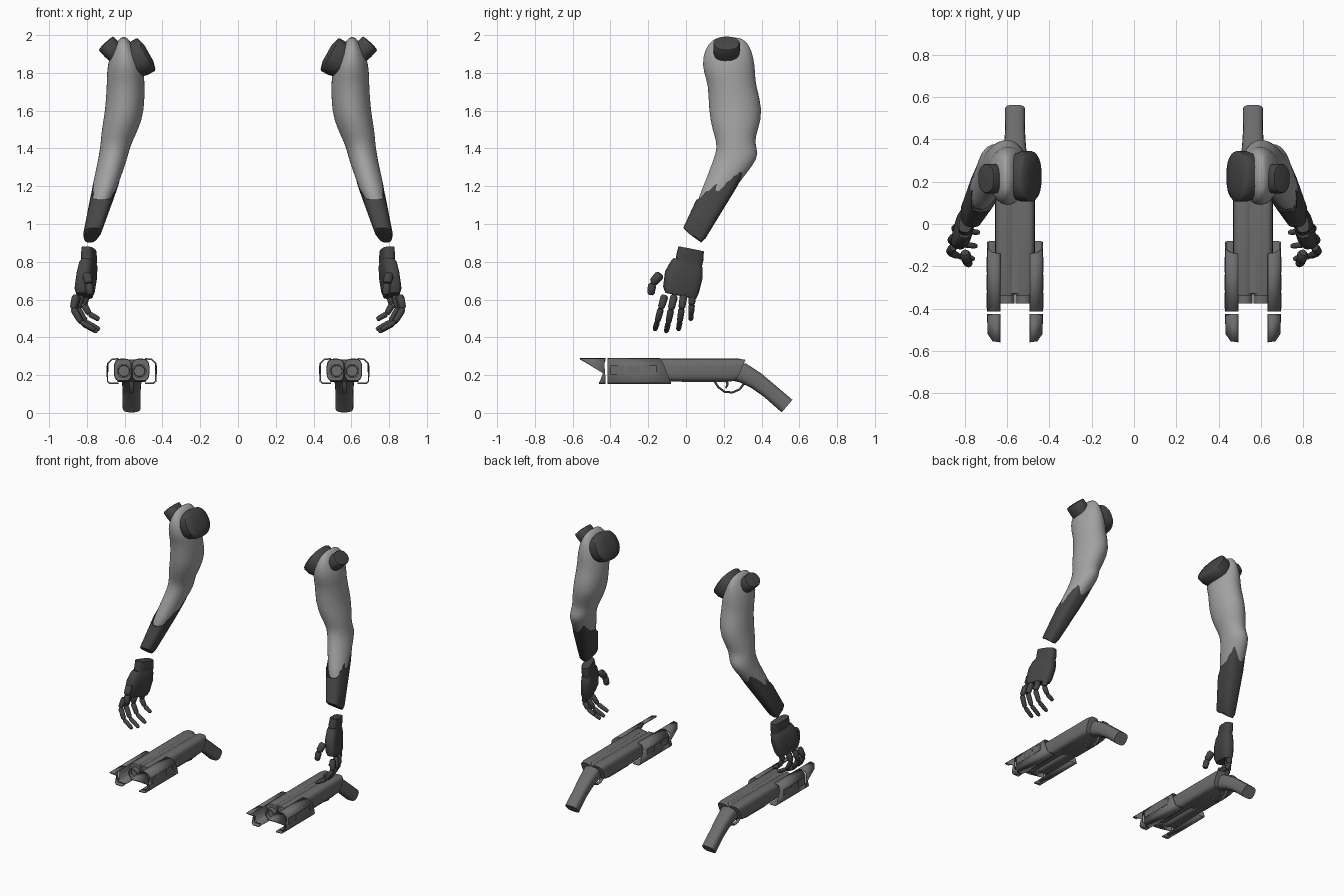
import bpy, bmesh, math
from mathutils import Vector as V

if "Cube" in bpy.data.objects:
    bpy.data.objects.remove(bpy.data.objects["Cube"])


def material(name, g):
    m = bpy.data.materials.new(name)
    m.diffuse_color = (g, g, g, 1)
    m.use_nodes = True
    m.node_tree.nodes["Principled BSDF"].inputs["Base Color"].default_value = m.diffuse_color
    return m


LIGHT = material("light_grey", 0.36)
DARK = material("charcoal", 0.06)
STEEL = material("gun_grey", 0.15)
GX = 0.563  # gun centre line


def finish(name, bm, mat, angle=35, bevel=0, thick=0, subdiv=0):
    """Turn a bmesh into an object mirrored across x = 0."""
    bmesh.ops.recalc_face_normals(bm, faces=bm.faces)
    me = bpy.data.meshes.new(name)
    bm.to_mesh(me)
    bm.free()
    ob = bpy.data.objects.new(name, me)
    bpy.context.collection.objects.link(ob)
    me.materials.append(mat)
    bpy.context.view_layer.objects.active = ob
    ob.select_set(True)
    bpy.ops.object.shade_smooth_by_angle(angle=math.radians(angle))
    ob.select_set(False)
    if thick:
        s = ob.modifiers.new("thickness", 'SOLIDIFY')
        s.thickness, s.offset = thick, 0
    if bevel:
        b = ob.modifiers.new("bevel", 'BEVEL')
        b.width, b.segments, b.limit_method = bevel, 2, 'ANGLE'
    if subdiv:
        ob.modifiers.new("smooth", 'SUBSURF').levels = subdiv
        ob.modifiers["smooth"].render_levels = subdiv
    m = ob.modifiers.new("other_side", 'MIRROR')
    m.use_mirror_merge = False
    return ob


def loft(bm, rings, caps=True, closed=True):
    """Skin a list of point rings."""
    rows = [[bm.verts.new(p) for p in r] for r in rings]
    n = len(rows[0])
    for a, b in zip(rows, rows[1:]):
        for i in range(n if closed else n - 1):
            j = (i + 1) % n
            bm.faces.new((a[i], a[j], b[j], b[i]))
    if caps:
        bm.faces.new(rows[0][::-1])
        bm.faces.new(rows[-1])


def ring(c, u, v, n=20, p=1.0):
    """Ellipse ring; p below 1 makes it squarer."""
    out = []
    for i in range(n):
        a = 2 * math.pi * (i + 0.5) / n
        s, t = math.cos(a), math.sin(a)
        out.append(V(c) + V(u) * math.copysign(abs(s) ** p, s)
                   + V(v) * math.copysign(abs(t) ** p, t))
    return out


def tube(bm, pts, radii, n=10, flat=1.0, p=1.0, side=V((0, 1, 0))):
    """Tapered tube along a path; flat scales the width along side."""
    pts = [V(q) for q in pts]
    rings = []
    for i, q in enumerate(pts):
        d = (pts[min(i + 1, len(pts) - 1)] - pts[max(i - 1, 0)]).normalized()
        u = (side - d * side.dot(d)).normalized()
        rings.append(ring(q, u * radii[i] * flat, d.cross(u) * radii[i], n, p))
    loft(bm, rings)


# Arm: shoulder, upper arm, elbow and inner forearm (z, cx, cy, rx, ry)
ARM = [(1.992, .605, .225, .012, .06), (1.955, .605, .225, .045, .11),
       (1.88, .60, .222, .085, .138), (1.80, .595, .23, .10, .138),
       (1.74, .595, .243, .10, .125), (1.60, .598, .265, .105, .146),
       (1.50, .625, .26, .098, .122), (1.43, .645, .262, .082, .098),
       (1.375, .657, .273, .078, .116), (1.31, .672, .245, .075, .112),
       (1.20, .705, .178, .067, .086), (1.08, .738, .113, .055, .075)]
bm = bmesh.new()
loft(bm, [ring((x, y, z), (rx, 0, 0), (0, ry, 0), 24) for z, x, y, rx, ry in ARM])
finish("arm", bm, LIGHT, 60, subdiv=1)

# Shoulder sockets: large inner disc and small outer stub
for name, c, d, depth, r, ry, dome in (
        ("inner_socket", (.483, .225, 1.90), V((-.87, 0, .49)), .10, .10, .12, .012),
        ("outer_socket", (.70, .215, 1.957), V((.69, 0, .72)), .17, .054, .07, .004)):
    c, u = V(c), V((d.z, 0, -d.x))
    bm = bmesh.new()
    loft(bm, [ring(c + d * o, u * r * k, (0, ry * k, 0), 28, .85)
              for o, k in ((-depth, .85), (-.05, 1), (-.008, 1), (0, .94), (dome, .5))])
    finish(name, bm, DARK, 40)

# Forearm sleeve with a stepped, slanted upper rim
bm = bmesh.new()
N = 32
rows = []
for f, k in ((0, .96), (0, 1), (.3, 1), (.6, 1), (.95, 1), (1, .85)):
    row = []
    for i in range(N):
        a = 2 * math.pi * i / N
        s, c = math.sin(a), math.cos(a)
        step = round(s * 2.5) / 2.5
        top = 1.215 + .07 * step + .03 * s
        z = top + (.937 - .035 * s - top) * f
        t = (z - .94) / .26
        q = .7
        px = math.copysign(abs(c) ** q, c) * (.046 + .022 * min(t, 1)) * k
        py = math.copysign(abs(s) ** q, s) * (.073 + .019 * min(t, 1.1)) * k
        row.append((.775 - .073 * t + px, .04 + .14 * t + py, z))
    rows.append(row)
loft(bm, rows, caps=False)
bm.faces.new([v for v in list(bm.verts)[-N:]])
finish("forearm_sleeve", bm, DARK, 40)

# Palm and wrist cuff (z, cx, cy, rx, ry)
for name, prof in (
        ("wrist", [(.868, .79, .027, .031, .066), (.82, .788, .02, .034, .07),
                   (.77, .79, .01, .03, .068)]),
        ("palm", [(.805, .79, .005, .03, .07), (.785, .793, .003, .038, .083),
                  (.73, .80, -.012, .042, .097), (.65, .812, -.027, .042, .092),
                  (.62, .815, -.028, .032, .08)])):
    bm = bmesh.new()
    loft(bm, [ring((x, y, z), (rx, .2 * rx, 0), (-.25 * ry, ry, -.2 * ry), 20, .6)
              for z, x, y, rx, ry in prof])
    finish(name, bm, DARK, 35)

# Fingers: three tapered joints each (root y, tip y, x shift, length)
FINGERS = [(-.112, -.165, .012, 1.0), (-.062, -.105, .005, 1.06),
           (-.012, -.04, -.012, 1.0), (.033, .025, -.04, .70)]
bm = bmesh.new()
for y0, y1, dx, k in FINGERS:
    path = [V((.845 + dx, y0, .622))]
    path += [V((.845 + dx + ox * k, y0 + (y1 - y0) * f, .622 - oz * k))
             for ox, oz, f in ((.016, .07, .4), (-.025, .14, .75), (-.10, .182, 1))]
    for i in range(3):
        a, b, r = path[i], path[i + 1], .021 - .003 * i
        tube(bm, [a, a.lerp(b, .15), a.lerp(b, .85), b],
             [r * .7, r, r * .9, r * .6], 10)
# Thumb
tp = [V((.80, -.135, .735)), V((.79, -.178, .685)), V((.782, -.187, .625))]
for i in range(2):
    a, b, r = tp[i], tp[i + 1], .026 - .004 * i
    tube(bm, [a, a.lerp(b, .2), a.lerp(b, .85), b], [r * .7, r, r * .9, r * .55],
         10, side=V((1, 0, 0)))
finish("fingers", bm, DARK, 40)

# Twin barrels with hollow muzzles, and rounded receiver lobes
bm = bmesh.new()
lobes = bmesh.new()
for s in (-1, 1):
    x = GX + s * .041
    loft(bm, [ring((x, y, .222), (r, 0, 0), (0, 0, r), 24) for y, r in
              ((-.35, .028), (-.375, .03), (-.375, .038), (.2, .038))])
    x = GX + s * .047
    loft(lobes, [[V((q.x, q.y + (q.z - .225) * sh, q.z)) for q in
                  ring((x, y, .227), (.047 * k, 0, 0), (0, 0, .06 * k), 24, .6)]
                 for y, k, sh in ((-.34, .95, 0), (-.33, 1, 0), (.26, 1, .35), (.29, .9, .45))])
finish("barrels", bm, STEEL, 40)
finish("receiver", lobes, STEEL, 40)


def plate(name, pts, x0, x1, bevel=.004):
    """Side profile in y-z, extruded across x."""
    b = bmesh.new()
    loft(b, [[V((x, y, z)) for y, z in pts] for x in (x0, x1)])
    finish(name, b, STEEL, 30, bevel)


plate("lower_frame", [(-.16, .215), (-.02, .163), (.21, .163), (.27, .185), (.27, .215)],
      GX - .075, GX + .075)
plate("top_rib", [(-.33, .25), (-.33, .283), (.285, .283), (.30, .26), (.26, .2)],
      GX - .02, GX + .02)

# Curved grip
bm = bmesh.new()
tube(bm, [(GX, .23, .222), (GX, .30, .212), (GX, .37, .172), (GX, .44, .118), (GX, .535, .036)],
     [.048, .053, .047, .043, .044], 20, flat=1.1, p=.65, side=V((1, 0, 0)))
finish("grip", bm, STEEL, 40)

# Trigger guard and trigger
bm = bmesh.new()
tube(bm, [(GX, .15, .168), (GX, .172, .135), (GX, .205, .112), (GX, .245, .108),
          (GX, .285, .125), (GX, .31, .16)], [.006] * 6, 8, flat=2, side=V((1, 0, 0)))
tube(bm, [(GX, .215, .17), (GX, .22, .15), (GX, .21, .13)], [.008, .007, .004], 8,
     side=V((1, 0, 0)))
finish("trigger_guard", bm, STEEL, 40)

# Thin C-shaped side shrouds: (dx, z, front tip y, rear y)
SHROUD = [(.07, .287, -.56, -.14), (.105, .283, -.555, -.135), (.127, .262, -.52, -.12),
          (.128, .21, -.44, -.10), (.128, .168, -.455, -.085), (.118, .158, -.46, -.08),
          (.07, .157, -.46, -.08)]
front, rear, vents = bmesh.new(), bmesh.new(), bmesh.new()
for s in (-1, 1):
    loft(front, [[V((GX + s * dx, y0, z)) for dx, z, y0, y1 in SHROUD],
                 [V((GX + s * dx, max(y0 + .012, -.425 - .3 * (.287 - z) * (z > .2)), z))
                  for dx, z, y0, y1 in SHROUD]], False, False)
    loft(rear, [[V((GX + s * dx, -.415, z)) for dx, z, y0, y1 in SHROUD],
                [V((GX + s * dx, y1, z)) for dx, z, y0, y1 in SHROUD]], False, False)
    # Raised vent covers
    for y0 in (-.40, -.315, -.23):
        x = GX + s * .130
        loft(vents, [[V((xx, y, z)) for y, z in
                      ((y0, .202), (y0 + .075, .202), (y0 + .075, .25), (y0, .25))]
                     for xx in (x - .004, x + .004)])
finish("shroud_front", front, STEEL, 30, thick=.008)
finish("shroud_rear", rear, STEEL, 30, thick=.008)
finish("vent_covers", vents, STEEL, 30)
